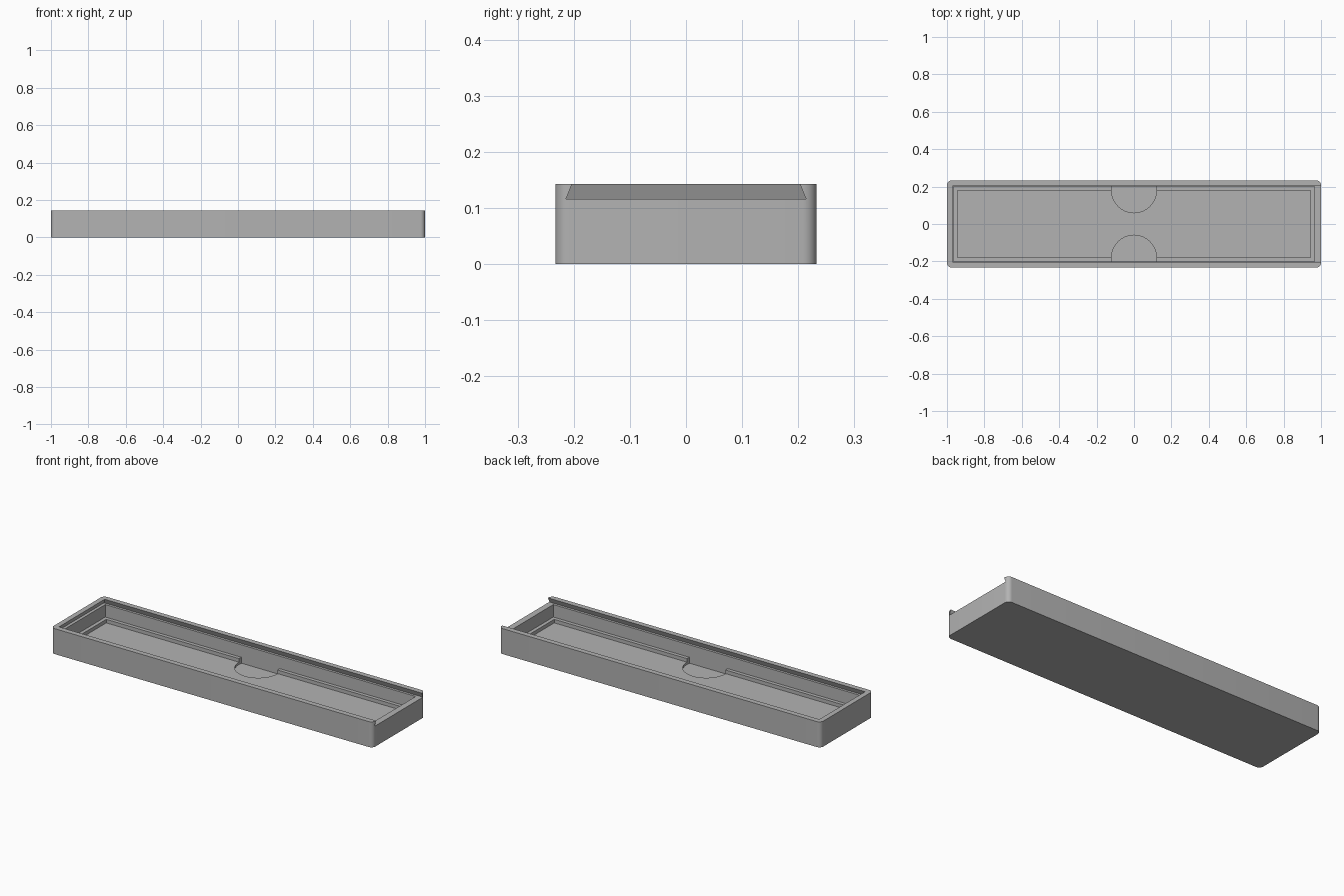
import bpy, bmesh
from math import cos, sin, tau

if "Cube" in bpy.data.objects:
    bpy.data.objects.remove(bpy.data.objects["Cube"])

HEIGHT = 0.143
WALL_Y = 0.2

grey = bpy.data.materials.new("plain grey")
grey.use_nodes = True
grey.diffuse_color = (0.45, 0.45, 0.45, 1)
grey.node_tree.nodes["Principled BSDF"].inputs["Base Color"].default_value = grey.diffuse_color


def loft(name, lower, upper, z0, z1):
    """Closed solid between two matching outlines at heights z0 and z1."""
    bm = bmesh.new()
    low = [bm.verts.new((x, y, z0)) for x, y in lower]
    top = [bm.verts.new((x, y, z1)) for x, y in upper]
    bm.faces.new(low)
    bm.faces.new(top)
    n = len(low)
    for i in range(n):
        j = (i + 1) % n
        bm.faces.new((low[i], low[j], top[j], top[i]))
    bmesh.ops.recalc_face_normals(bm, faces=bm.faces)
    mesh = bpy.data.meshes.new(name)
    bm.to_mesh(mesh)
    bm.free()
    mesh.materials.append(grey)
    obj = bpy.data.objects.new(name, mesh)
    bpy.context.collection.objects.link(obj)
    return obj


def rect(x0, x1, y):
    return [(x0, -y), (x1, -y), (x1, y), (x0, y)]


def rounded_rect(x, y, r, steps=8):
    pts = []
    for k, (sx, sy) in enumerate([(1, 1), (-1, 1), (-1, -1), (1, -1)]):
        for i in range(steps + 1):
            a = tau / 4 * (k + i / steps)
            pts.append((sx * (x - r) + r * cos(a), sy * (y - r) + r * sin(a)))
    return pts


def finger_outline(side, r=0.12, centre=0.18, steps=64):
    """Circle flattened where it meets the cavity wall."""
    arc = [(r * cos(tau * i / steps), centre + r * sin(tau * i / steps)) for i in range(steps)]
    pts = [(x, y) for x, y in arc if y < WALL_Y]
    edge = (r * r - (WALL_Y - centre) ** 2) ** 0.5
    split = next(i for i, (x, y) in enumerate(arc) if y >= WALL_Y)
    pts[split:split] = [(edge, WALL_Y), (-edge, WALL_Y)]
    return [(x, y * side) for x, y in pts]


# Outer block with rounded upright corners
outline = rounded_rect(1, 0.233, 0.025)
box = loft("sliding_lid_box", outline, outline, 0, HEIGHT)

# Main cavity, stepped floor and finger pockets
cavity = rect(-0.965, 0.965, WALL_Y)
recess = rect(-0.945, 0.945, 0.18)
cutters = [
    loft("cavity_cutter", cavity, cavity, 0.046, 0.2),
    loft("floor_cutter", recess, recess, 0.026, 0.1),
]
for side in (-1, 1):
    pocket = finger_outline(side)
    cutters.append(loft("finger_cutter", pocket, pocket, 0.013, 0.08))

# Dovetail lid slot, open at the left end, undercut along the other three sides
slot_z, inset = 0.116, 0.011
extra = inset * 0.02 / (HEIGHT - slot_z)
cutters.append(loft("slot_cutter", rect(-0.982, 1.1, 0.214),
                    rect(-0.982 + inset + extra, 1.1, 0.214 - inset - extra),
                    slot_z, HEIGHT + 0.02))

bpy.context.view_layer.objects.active = box
for cutter in cutters:
    cutter.hide_render = True
    mod = box.modifiers.new("cut", "BOOLEAN")
    mod.operation = "DIFFERENCE"
    mod.solver = "EXACT"
    mod.object = cutter
    bpy.ops.object.modifier_apply(modifier=mod.name)
    bpy.data.objects.remove(cutter)

# Smooth round corners, crisp edges elsewhere
bpy.ops.object.select_all(action="DESELECT")
box.select_set(True)
bpy.ops.object.shade_smooth_by_angle(angle=0.5)
